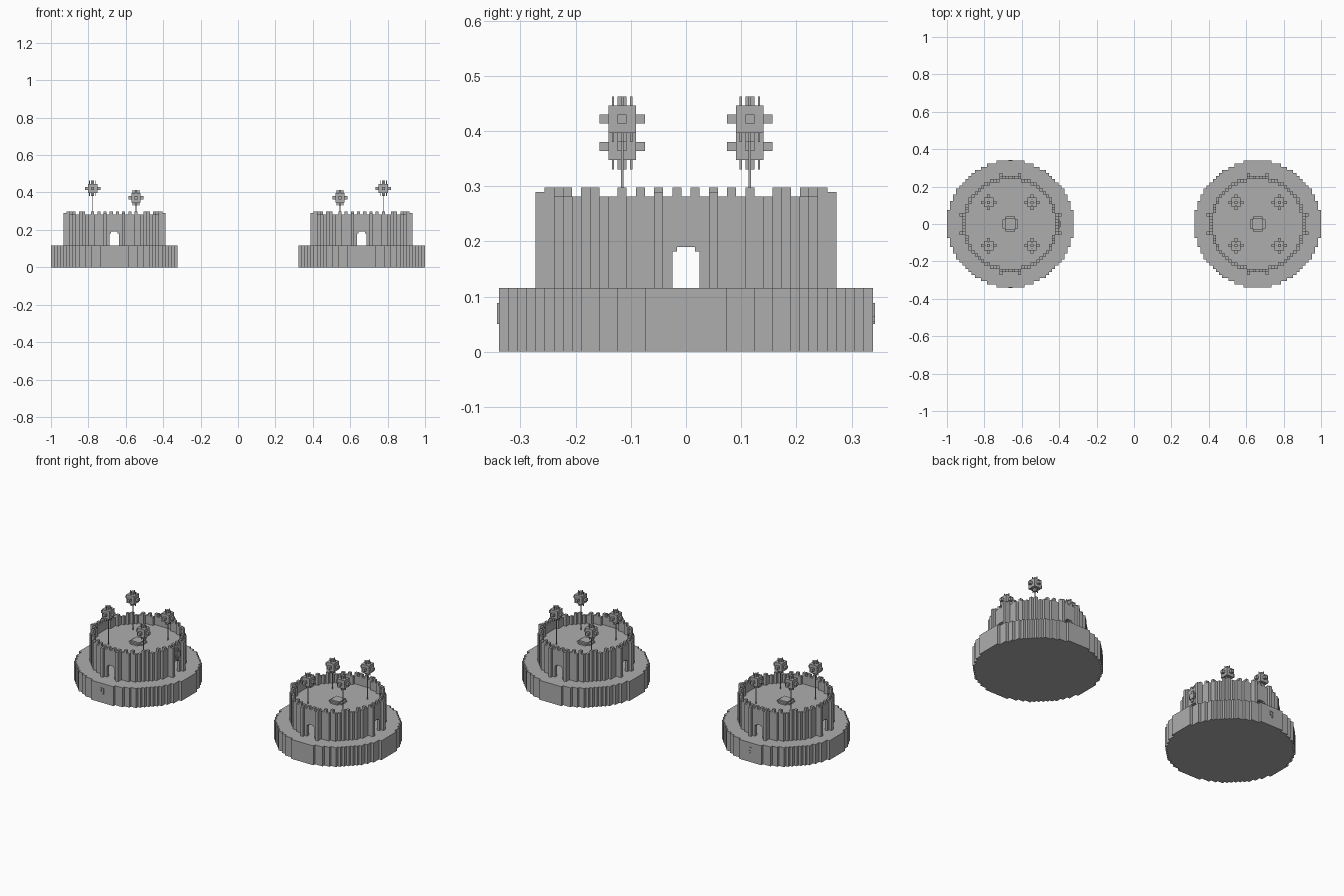
import bpy, bmesh
from mathutils import Matrix

cube = bpy.data.objects.get("Cube")
if cube:
    bpy.data.objects.remove(cube)

U = 2 / 121            # one block
TOWER_X = 40           # tower offset in blocks
FLOOR = 14             # courtyard level in blocks

stone = bpy.data.materials.new("grey_stone")
stone.use_nodes = True
stone.diffuse_color = (0.42, 0.42, 0.42, 1)
stone.node_tree.nodes["Principled BSDF"].inputs["Base Color"].default_value = (0.42, 0.42, 0.42, 1)


def finish(bm, name, x):
    """Scale blocks to units and place the part at its tower."""
    bmesh.ops.recalc_face_normals(bm, faces=bm.faces)
    bm.transform(Matrix.Scale(U, 4))
    mesh = bpy.data.meshes.new(name)
    bm.to_mesh(mesh)
    bm.free()
    mesh.materials.append(stone)
    obj = bpy.data.objects.new(name, mesh)
    obj.location.x = x * U
    bpy.context.collection.objects.link(obj)
    return obj


def disc(r):
    n = int(r) + 1
    return {(i, j) for i in range(-n, n + 1) for j in range(-n, n + 1)
            if i * i + j * j <= r * r}


def prism(name, cells, z0, z1, x):
    """Raise a set of grid cells into one block-stepped solid."""
    bm = bmesh.new()

    def quad(*pts):
        bm.faces.new([bm.verts.new(p) for p in pts])

    for i, j in cells:
        a, b, c, d = i - .5, i + .5, j - .5, j + .5
        for z in (z0, z1):
            quad((a, c, z), (b, c, z), (b, d, z), (a, d, z))
        sides = {(-1, 0): ((a, c), (a, d)), (1, 0): ((b, c), (b, d)),
                 (0, -1): ((a, c), (b, c)), (0, 1): ((a, d), (b, d))}
        for (di, dj), (p, q) in sides.items():
            if (i + di, j + dj) not in cells:
                quad((*p, z0), (*q, z0), (*q, z1), (*p, z1))
    bmesh.ops.remove_doubles(bm, verts=bm.verts, dist=0.001)
    return finish(bm, name, x)


def boxes(name, parts, x):
    """Join boxes, each given as a centre and a size."""
    bm = bmesh.new()
    for (cx, cy, cz), (sx, sy, sz) in parts:
        bmesh.ops.create_cube(bm, size=1, matrix=Matrix.Translation((cx, cy, cz))
                              @ Matrix.Diagonal((sx, sy, sz, 1)))
    return finish(bm, name, x)


def door_cutter(name, along_y, x):
    """Stepped arch running right through the tower."""
    half = [(1.5, 6), (1.5, 11), (1, 11), (1, 11.5)]
    outline = half + [(-w, z) for w, z in reversed(half)]
    bm = bmesh.new()
    face = bm.faces.new([bm.verts.new((w, -20, z)) for w, z in outline])
    ext = bmesh.ops.extrude_face_region(bm, geom=[face])
    bmesh.ops.translate(bm, vec=(0, 40, 0),
                        verts=[v for v in ext["geom"] if isinstance(v, bmesh.types.BMVert)])
    if not along_y:
        bm.transform(Matrix.Rotation(1.5707963, 4, "Z"))
    obj = finish(bm, name, x)
    obj.hide_render = True
    obj.hide_viewport = True
    return obj


def tree(name, i, j, centre, x):
    parts = [((i, j, (FLOOR + centre) / 2), (.25, .25, centre - FLOOR)),
             ((i, j, centre), (3, 3, 3))]
    for size in ((5, 1, 1), (1, 5, 1), (1, 1, 5)):
        parts.append(((i, j, centre), size))
    for di, dj in ((1, 0), (-1, 0), (0, 1), (0, -1)):
        parts.append(((i + di, j + dj, centre), (.25, .25, 5)))
    boxes(name, parts, x)


ring = disc(15.5) - disc(14.5)
merlons = {c for c in ring if min(abs(c[0]), abs(c[1])) in (1, 3, 5, 7, 10)}
buttresses = {c for s in (-1, 1) for t in (-3, 3) for c in ((16 * s, t), (t, 16 * s))}

for side, s in (("left", 1), ("right", -1)):
    x = TOWER_X * s
    prism(side + "_base", disc(20.5), 0, 7, x)

    # Round wall with four doorways
    wall = prism(side + "_wall", ring, 7, 17, x)
    for k in (0, 1):
        mod = wall.modifiers.new("doorway", "BOOLEAN")
        mod.operation = "DIFFERENCE"
        mod.solver = "EXACT"
        mod.object = door_cutter(f"{side}_door_cutter_{k}", k, x)
    prism(side + "_battlements", merlons, 17, 18, x)
    prism(side + "_buttresses", buttresses, 7, 17.5, x)

    # Courtyard with a low stepped mound
    prism(side + "_courtyard", disc(14.5), FLOOR - 1, FLOOR, x)
    boxes(side + "_mound", [((0, 0, FLOOR + .25), (5, 3, .5)),
                            ((0, 0, FLOOR + .25), (3, 5, .5)),
                            ((0, 0, FLOOR + .5), (3.5, 3.5, 1))], x)

    # Outer trees are taller
    for i in (-7, 7):
        for j in (-7, 7):
            tree(f"{side}_tree", i, j, 25.5 if i * s > 0 else 22.5, x)

# Small hooked ornaments on the base of one tower
for name, d in (("front", -1), ("back", 1)):
    y = 20.55 * d
    boxes(name + "_base_ornament", [
        ((0, y, 5.2), (1.2, .3, .3)), ((0, y, 4), (1.2, .3, .3)),
        ((-.5 * -d, y, 4.6), (.3, .3, 1.2)), ((.5 * -d, y, 4.2), (.3, .3, 2.2)),
        ((.2 * -d, y, 3.2), (.6, .3, .3))], -TOWER_X)

# Stepped ornament over the inner doorway
boxes("wall_ornament", [((15.6, 0, 14), (.6, 1, 4)), ((15.6, 0, 14), (.6, 3, 1)),
                        ((15.8, 0, 14), (.8, 2, 2))], -TOWER_X)
